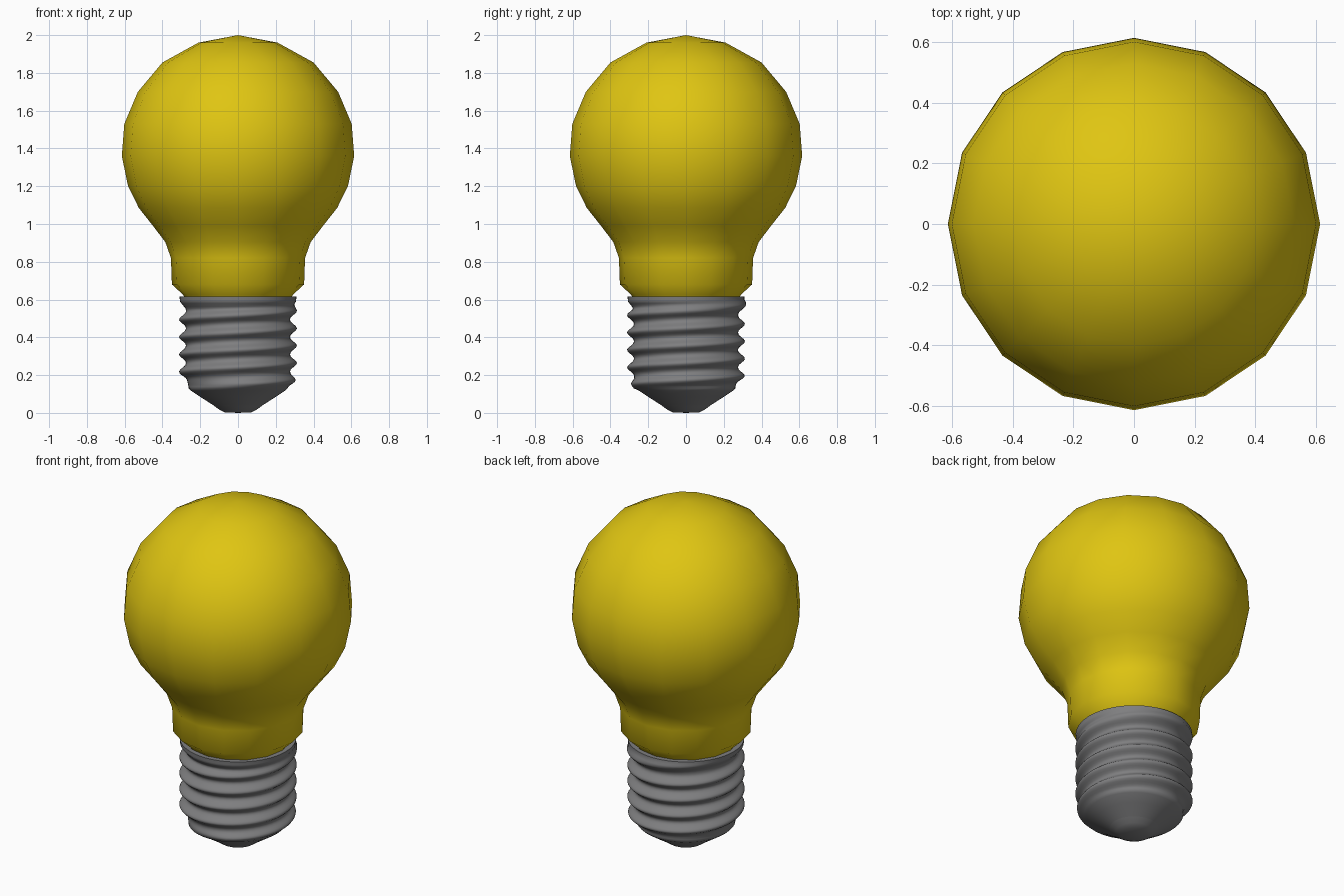
import bpy, math

if "Cube" in bpy.data.objects:
    bpy.data.objects.remove(bpy.data.objects["Cube"])


def material(name, rgb):
    m = bpy.data.materials.new(name)
    m.diffuse_color = (*rgb, 1.0)
    m.use_nodes = True
    m.node_tree.nodes["Principled BSDF"].inputs["Base Color"].default_value = m.diffuse_color
    return m


def revolve(name, profile, sides, mat, radius_fn=None):
    """Surface of revolution about z from (radius, height) points, bottom to top.
    Radius 0 becomes a single pole; radius_fn(angle, r, z) may reshape the radius."""
    verts, faces, rings = [], [], []
    for r, z in profile:
        start = len(verts)
        if r == 0:
            verts.append((0, 0, z))
            rings.append([start] * sides)
            continue
        for i in range(sides):
            a = 2 * math.pi * i / sides
            rr = radius_fn(a, r, z) if radius_fn else r
            verts.append((rr * math.cos(a), rr * math.sin(a), z))
        rings.append(list(range(start, start + sides)))
    for low, high in zip(rings, rings[1:]):
        for i in range(sides):
            j = (i + 1) % sides
            quad = [low[i], low[j], high[j], high[i]]
            faces.append(list(dict.fromkeys(quad)))
    mesh = bpy.data.meshes.new(name)
    mesh.from_pydata(verts, [], faces)
    mesh.materials.append(mat)
    for p in mesh.polygons:
        p.use_smooth = True
    mesh.update()
    obj = bpy.data.objects.new(name, mesh)
    bpy.context.collection.objects.link(obj)
    return obj


def sharpen(obj, degrees):
    bpy.ops.object.select_all(action='DESELECT')
    obj.select_set(True)
    bpy.context.view_layer.objects.active = obj
    bpy.ops.object.shade_smooth_by_angle(angle=math.radians(degrees))


yellow = material("yellow_glass", (0.74, 0.56, 0.006))
grey = material("grey_metal", (0.21, 0.21, 0.215))

# Glass bulb, 16 sides, smooth shaded
revolve("glass_bulb", [
    (0.27, 0.58), (0.29, 0.625), (0.35, 0.68), (0.355, 0.82), (0.385, 0.905),
    (0.45, 0.99), (0.525, 1.085), (0.582, 1.20), (0.615, 1.36), (0.602, 1.53),
    (0.53, 1.70), (0.40, 1.855), (0.21, 1.96), (0, 2.0)], 16, yellow)

# Screw base: fine rings with a helical ridge that fades at both ends
PITCH, DEPTH = 0.092, 0.036


def thread(a, r, z):
    if z > 0.6 or z < 0.125:
        return r
    phase = (z - 0.448) / PITCH - a / (2 * math.pi)
    ridge = (0.5 + 0.5 * math.cos(2 * math.pi * phase)) ** 1.2
    # position of this ridge's crest decides whether the thread is still running
    crest = z - (phase - round(phase)) * PITCH
    fade = min(1, max(0, (crest - 0.135) / 0.02)) * min(1, max(0, (0.578 - crest) / 0.02))
    return r + DEPTH * ridge * fade


def core(z):
    if z < 0.2:
        return 0.262 + 0.014 * max(0, z - 0.14) / 0.06
    if z > 0.55:
        return 0.276 + 0.032 * min(1, (z - 0.55) / 0.04)
    return 0.276


rows = [0.13 + i * 0.009 for i in range(53)]
base_profile = [(0.13, 0.04), (0.20, 0.085), (0.25, 0.118)]
base_profile += [(core(z), z) for z in rows]
base_profile += [(0.31, 0.617), (0.275, 0.617)]
base = revolve("screw_base", base_profile, 48, grey, thread)
sharpen(base, 60)

# Contact tip under the base
tip = revolve("contact_tip", [(0, 0.0), (0.07, 0.003), (0.10, 0.018), (0.13, 0.04)], 48, grey)
